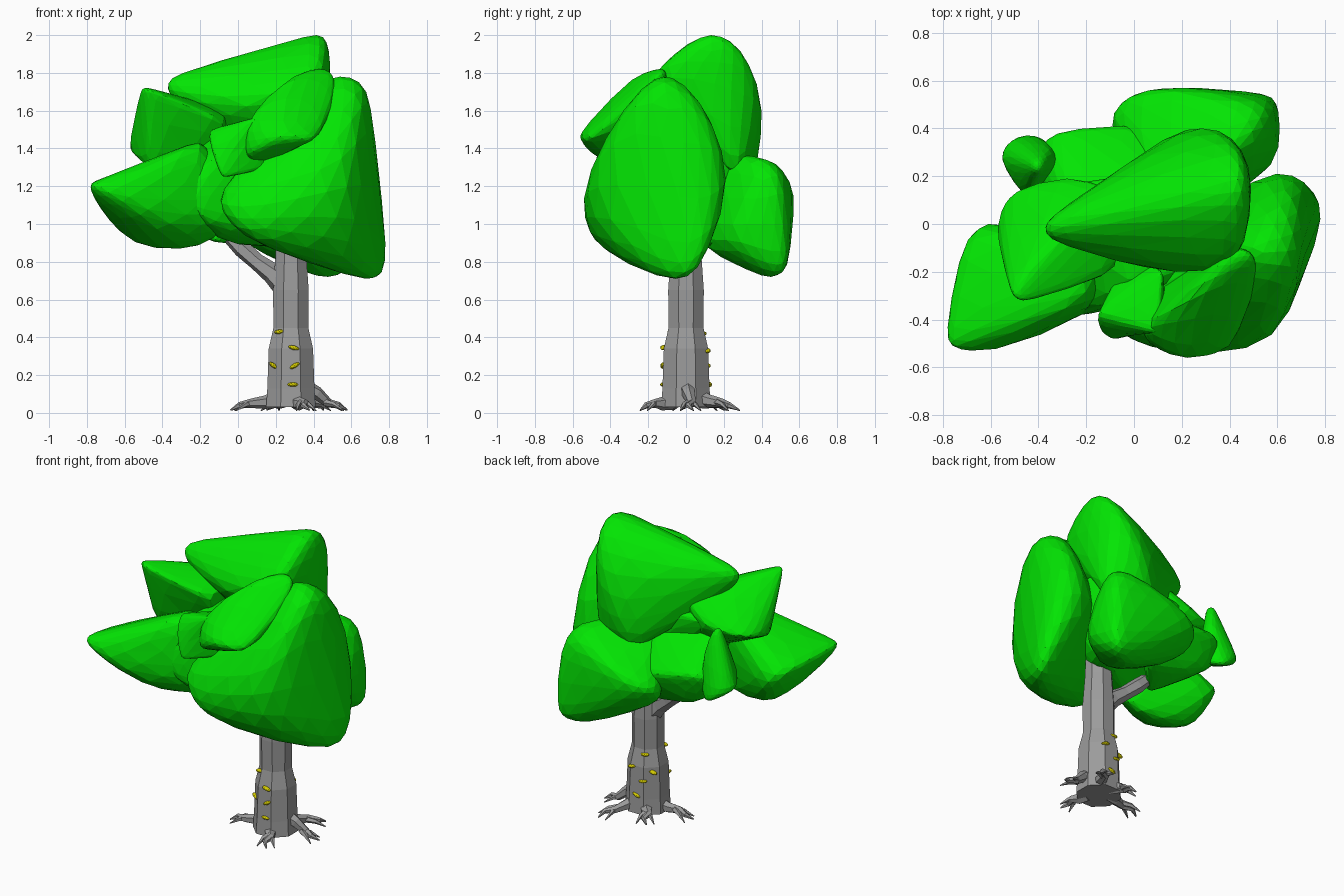
import bpy, bmesh, math
from mathutils import Vector, Matrix

old = bpy.data.objects.get("Cube")
if old:
    bpy.data.objects.remove(old, do_unlink=True)


def make_material(name, color):
    mat = bpy.data.materials.new(name)
    mat.use_nodes = True
    mat.diffuse_color = (*color, 1)
    mat.node_tree.nodes["Principled BSDF"].inputs["Base Color"].default_value = (*color, 1)
    return mat


LEAF = make_material("leaf green", (0.001, 0.78, 0.001))
BARK = make_material("bark grey", (0.33, 0.33, 0.33))
FUNGUS = make_material("fungus yellow", (0.66, 0.6, 0.0))


def finish(name, bm, material):
    bmesh.ops.recalc_face_normals(bm, faces=bm.faces)
    mesh = bpy.data.meshes.new(name)
    bm.to_mesh(mesh)
    bm.free()
    mesh.materials.append(material)
    obj = bpy.data.objects.new(name, mesh)
    bpy.context.collection.objects.link(obj)
    return obj


def bounds(points):
    low = [min(p[i] for p in points) for i in range(3)]
    high = [max(p[i] for p in points) for i in range(3)]
    return low, high


def clump(name, *corners, sharpness=9.0, fullness=0.08):
    """Rounded leaf mass that wraps its corner points and fills their bounds."""
    corners = [Vector(c) for c in corners]
    low, high = bounds(corners)
    size = max(h - l for h, l in zip(high, low))
    bm = bmesh.new()
    bmesh.ops.create_icosphere(bm, subdivisions=3, radius=1)
    for v in bm.verts:
        direction = v.co.normalized()
        reach = [direction.dot(c) for c in corners]
        top = max(reach)
        weights = [math.exp(sharpness * (r - top) / size) for r in reach]
        wrapped = sum((c * w for c, w in zip(corners, weights)), Vector()) / sum(weights)
        v.co = wrapped + direction * size * fullness
    now_low, now_high = bounds([v.co for v in bm.verts])
    for v in bm.verts:
        for i in range(3):
            t = (v.co[i] - now_low[i]) / (now_high[i] - now_low[i])
            v.co[i] = low[i] + t * (high[i] - low[i])
    return finish(name, bm, LEAF)


def limb(name, path, radii, sides, flat_rings=False):
    """Faceted tube along a path, capped at both ends."""
    path = [Vector(p) for p in path]
    bm = bmesh.new()
    rings = []
    for i, (center, radius) in enumerate(zip(path, radii)):
        along = path[min(i + 1, len(path) - 1)] - path[max(i - 1, 0)]
        turn = Matrix.Identity(3) if flat_rings else along.to_track_quat("Z", "Y").to_matrix()
        ring = []
        for s in range(sides):
            a = math.tau * (s + 0.5) / sides
            ring.append(bm.verts.new(center + turn @ Vector((math.cos(a), math.sin(a), 0)) * radius))
        rings.append(ring)
    for a, b in zip(rings, rings[1:]):
        for s in range(sides):
            n = (s + 1) % sides
            bm.faces.new((a[s], a[n], b[n], b[s]))
    bm.faces.new(rings[0])
    bm.faces.new(rings[-1])
    return finish(name, bm, BARK)


# Leaf masses
clump("large_front_leaves",
      (.75, 0, .71), (.78, .08, .9), (.71, .21, 1.2), (.48, .21, 1.25), (.68, .12, 1.6),
      (.48, -.08, 1.78), (.69, -.15, 1.74), (.62, -.38, 1.5), (.62, -.46, 1.1), (.35, -.54, 1.2),
      (.55, -.35, .82), (.1, -.48, .92), (-.09, -.4, 1.13), (0, -.25, 1.2), (.15, -.2, .92),
      (.25, -.25, 1.5))
clump("upper_front_leaves",
      (.5, -.12, 1.81), (.4, -.11, 1.82), (.51, -.25, 1.65), (.4, -.5, 1.45), (.2, -.56, 1.47),
      (.04, -.47, 1.36), (.05, -.42, 1.56), (.25, -.3, 1.77), (.1, -.25, 1.3), (.4, -.1, 1.5))
clump("front_leaf_knob",
      (-.15, -.38, 1.5), (-.14, -.46, 1.4), (-.08, -.48, 1.25), (.1, -.45, 1.56), (.14, -.4, 1.3),
      (.12, -.2, 1.52), (-.02, -.14, 1.35))
clump("crown_leaves",
      (-.37, 0, 1.76), (-.34, -.03, 1.66), (.43, .1, 2), (.43, .23, 1.99), (.4, 0, 1.92),
      (.42, .33, 1.84), (.49, .15, 1.7), (.35, .39, 1.65), (.05, .3, 1.75), (.25, .4, 1.5),
      (.12, .33, 1.24), (.44, .26, 1.26), (.1, -.2, 1.6), (.42, -.17, 1.75), (0, .05, 1.36),
      (0, .05, 1.88))
clump("right_front_leaves",
      (-.78, -.47, 1.24), (-.78, -.47, 1.18), (-.73, -.1, 1.2), (-.58, 0, 1.1), (-.7, -.27, 1.02),
      (-.6, -.17, .92), (-.4, -.42, .94), (-.45, -.15, .87), (-.22, -.35, 1.43), (-.2, -.15, 1.42),
      (-.04, -.3, 1.07), (-.04, -.2, 1.18), (-.15, -.2, .89), (-.62, -.53, 1.17),
      (-.42, -.48, 1.1), fullness=.05)
clump("right_upper_leaves",
      (-.5, -.28, 1.72), (-.43, -.32, 1.7), (-.57, -.05, 1.4), (-.5, .12, 1.42), (-.25, .19, 1.45),
      (-.05, .1, 1.6), (-.08, -.2, 1.55), (-.3, 0, 1.67), (-.1, 0, 1.2), (-.45, -.2, 1.3),
      fullness=.05)
clump("back_leaves",
      (.59, .53, .78), (.5, .42, .72), (.35, .4, .75), (.61, .22, .95), (.59, .5, 1.22),
      (.5, .32, 1.37), (.45, .47, 1.35), (.2, .57, 1.2), (0, .54, 1.12), (-.09, .42, 1.08),
      (0, .3, .93), (.2, .52, .9), (.3, .05, .9), (.15, .05, 1.37), sharpness=8, fullness=.1)
clump("right_back_leaves",
      (-.36, .36, 1.2), (-.22, .4, 1.2), (.08, .41, 1.12), (-.42, .22, 1.1), (-.25, .3, .95),
      (.1, .25, .9), (-.1, 0, .9), (-.25, .05, 1.4), (.1, .15, 1.35))
clump("right_back_leaf_tip",
      (-.4, .27, 1.49), (-.4, .23, 1.49), (-.55, .28, 1.15), (-.5, .37, 1.15), (-.4, .37, 1.05),
      (-.31, .25, 1.1), (-.34, .33, 1.3), (-.45, .13, 1.18))
clump("inner_leaves",
      (-.3, -.38, 1.2), (-.16, -.38, 1.0), (-.05, -.1, .88), (.25, -.2, .95), (.42, .2, .9),
      (.4, .25, 1.5), (-.25, .15, 1.5), (0, -.3, 1.5), (.48, -.1, 1.4))

# Trunk and branch
AXIS = Vector((.28, 0, 0))
profile = [(.03, .142), (.13, .135), (.34, .127), (.45, .1), (.65, .102), (.85, .087), (1.15, .075)]
limb("trunk", [AXIS + Vector((0, 0, z)) for z, _ in profile], [r for _, r in profile], 8, True)
limb("branch", [(.25, 0, .67), (.18, .01, .74), (.1, .03, .8), (.02, .05, .87), (-.04, .06, .93)],
     [.068, .056, .045, .047, .04], 6)


# Roots, each with a main spur and two side twigs
def root(name, angle, length, rise):
    def at(out, side, z):
        spot = Matrix.Rotation(math.radians(angle), 3, "Z") @ Vector((out, side, z))
        return AXIS + spot
    limb(name, [at(.08, 0, rise), at(.14, 0, rise * .8), at(length * .68, .015, .05),
                at(length * .85, -.01, .04), at(length, .01, .015)], [.045, .035, .024, .017, .004], 6)
    for i, side in enumerate((-1, 1)):
        limb(f"{name}_twig_{i + 1}",
             [at(length * .6, 0, .055), at(length * .75, side * .03, .045),
              at(length * .92, side * .055, .012)], [.02, .014, .003], 5)


for i, (angle, length, rise) in enumerate([(5, .3, .13), (57, .33, .08), (120, .24, .07),
                                           (183, .32, .07), (290, .26, .06)]):
    root(f"root_{i + 1}", angle, length, rise)

# Shelf fungi set into the bark: x, height and tilt
front = [(.22, .43, -5), (.295, .345, 15), (.19, .25, 35), (.3, .25, -30), (.29, .15, 0)]
back = [(.24, .42, 5), (.32, .33, 15), (.19, .31, -15), (.24, .25, 10), (.28, .15, -20)]
for side, spots in ((-1, front), (1, back)):
    for i, (x, z, tilt) in enumerate(spots):
        radius = .12 if z < .4 else .1
        depth = math.sqrt(radius ** 2 - (x - AXIS.x) ** 2)
        bm = bmesh.new()
        bmesh.ops.create_icosphere(bm, subdivisions=2, radius=1)
        place = (Matrix.Translation((x, side * depth, z)) @ Matrix.Rotation(math.radians(tilt), 4, "Y")
                 @ Matrix.Diagonal((.03, .018, .012, 1)))
        bmesh.ops.transform(bm, matrix=place, verts=bm.verts)
        finish(f"{'front' if side < 0 else 'back'}_fungus_{i + 1}", bm, FUNGUS)
